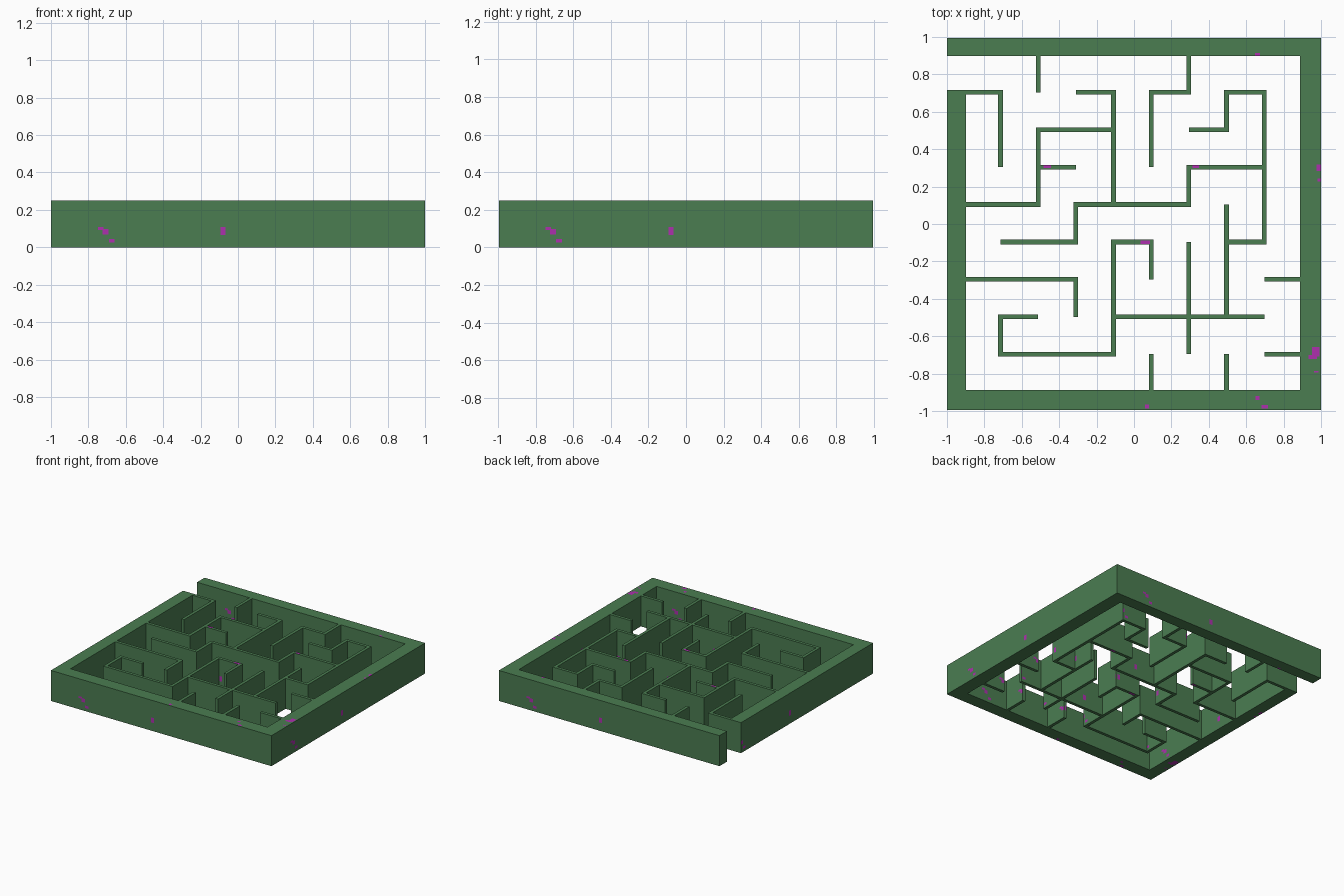
import bpy, bmesh
from mathutils import Vector

if "Cube" in bpy.data.objects:
    bpy.data.objects.remove(bpy.data.objects["Cube"])

H = 0.25      # wall height
T = 0.025     # thickness of the inner walls


def material(name, rgb):
    m = bpy.data.materials.new(name)
    m.diffuse_color = (*rgb, 1)
    m.use_nodes = True
    m.node_tree.nodes["Principled BSDF"].inputs["Base Color"].default_value = m.diffuse_color
    return m


HEDGE = material("hedge green", (0.070, 0.205, 0.083))
FLOWER = material("flower magenta", (0.42, 0.03, 0.42))

# Flower patches (u, v, width, height) on upright faces and on level faces
SIDE = [(-0.733, 0.1, 0.03, 0.016), (-0.708, 0.083, 0.032, 0.03),
        (-0.675, 0.035, 0.03, 0.02), (-0.08, 0.088, 0.026, 0.042)]
LEVEL = [(0.972, -0.683, 0.04, 0.05), (0.955, -0.712, 0.045, 0.022), (0.975, -0.79, 0.025, 0.01),
         (0.988, 0.30, 0.022, 0.034), (0.99, 0.235, 0.02, 0.015), (0.66, -0.93, 0.022, 0.02),
         (0.70, -0.977, 0.034, 0.02), (0.07, -0.975, 0.022, 0.022), (0.66, 0.907, 0.025, 0.016),
         (-0.465, 0.309, 0.04, 0.018), (0.33, 0.307, 0.035, 0.016), (0.06, -0.098, 0.052, 0.02)]


def add_flowers(bm):
    """Cut the patches into the faces, box-projected along each direction."""
    for axis in range(3):
        for sign in (1, -1):
            n = Vector([sign if i == axis else 0 for i in range(3)])
            ui = 1 if axis == 0 else 0
            vi = 1 if axis == 2 else 2
            flip = -sign if axis == 1 else sign
            for u, v, w, h in (LEVEL if axis == 2 else SIDE):
                lo = (u * flip - w / 2, v - h / 2)
                hi = (u * flip + w / 2, v + h / 2)

                def touching():
                    out = []
                    for f in bm.faces:
                        if f.normal.dot(n) < 0.99:
                            continue
                        if all(min(p.co[i] for p in f.verts) < hi[k] - 1e-5 and
                               max(p.co[i] for p in f.verts) > lo[k] + 1e-5
                               for k, i in enumerate((ui, vi))):
                            out.append(f)
                    return out

                for k, i in enumerate((ui, vi)):
                    for c in (lo[k], hi[k]):
                        fs = touching()
                        if not fs:
                            continue
                        geom = set(fs)
                        for f in fs:
                            geom.update(f.edges)
                            geom.update(f.verts)
                        co, no = Vector(), Vector()
                        co[i], no[i] = c, 1
                        bmesh.ops.bisect_plane(bm, geom=list(geom), dist=1e-6,
                                               plane_co=co, plane_no=no)
                        bm.normal_update()
                for f in touching():
                    m = f.calc_center_median()
                    if lo[0] < m[ui] < hi[0] and lo[1] < m[vi] < hi[1]:
                        f.material_index = 1


def extrude_outline(name, pts):
    bm = bmesh.new()
    f = bm.faces.new([bm.verts.new((x, y, 0)) for x, y in pts])
    r = bmesh.ops.extrude_face_region(bm, geom=[f])
    vs = [v for v in r["geom"] if isinstance(v, bmesh.types.BMVert)]
    bmesh.ops.translate(bm, vec=(0, 0, H), verts=vs)
    bmesh.ops.recalc_face_normals(bm, faces=bm.faces)
    bm.normal_update()
    add_flowers(bm)
    me = bpy.data.meshes.new(name)
    me.materials.append(HEDGE)
    me.materials.append(FLOWER)
    bm.to_mesh(me)
    bm.free()
    bpy.context.collection.objects.link(bpy.data.objects.new(name, me))


def ribbon(pts):
    """Mitred outline of a right-angled path with thickness T."""
    p = [Vector(q) for q in pts]
    dirs = [(b - a).normalized() for a, b in zip(p, p[1:])]
    nrm = [Vector((-d.y, d.x)) for d in dirs]
    left, right = [], []
    for i, q in enumerate(p):
        if i == 0:
            n = nrm[0]
        elif i == len(p) - 1:
            n = nrm[-1]
        else:
            n = nrm[i - 1] + nrm[i]
        left.append(q + n * T / 2)
        right.append(q - n * T / 2)
    return left + right[::-1]


# Outer hedge with the entrance gap on the left
L, R, B, F, Y = -0.898, 0.888, 0.898, -0.887, 0.995
extrude_outline("outer_hedge", [
    (-1, 0.716), (-1, -Y), (1, -Y), (1, Y), (-1, Y), (-1, B),
    (R, B), (R, F), (L, F), (L, 0.716)])

# Inner hedges as paths on a 9 x 9 grid: column from the left, row from the back
GX = [L] + [-0.714 + 0.2015 * i for i in range(8)] + [R]
GY = [B] + [0.704 - 0.2 * i for i in range(8)] + [F]
PATHS = ["20 21", "60 61 51 53", "01 11 13", "31 41 44", "42 22 24 04", "23 33",
         "15 35 34 64 63 83", "62 72 71 81 85 75", "74 77", "65 68", "47 87",
         "56 55 45 48 18 17 27", "06 36 37", "58 59", "78 79", "86 96", "88 98"]
for k, path in enumerate(PATHS):
    pts = [(GX[int(s[0])], GY[int(s[1])]) for s in path.split()]
    extrude_outline("inner_hedge_%d" % (k + 1), ribbon(pts))
